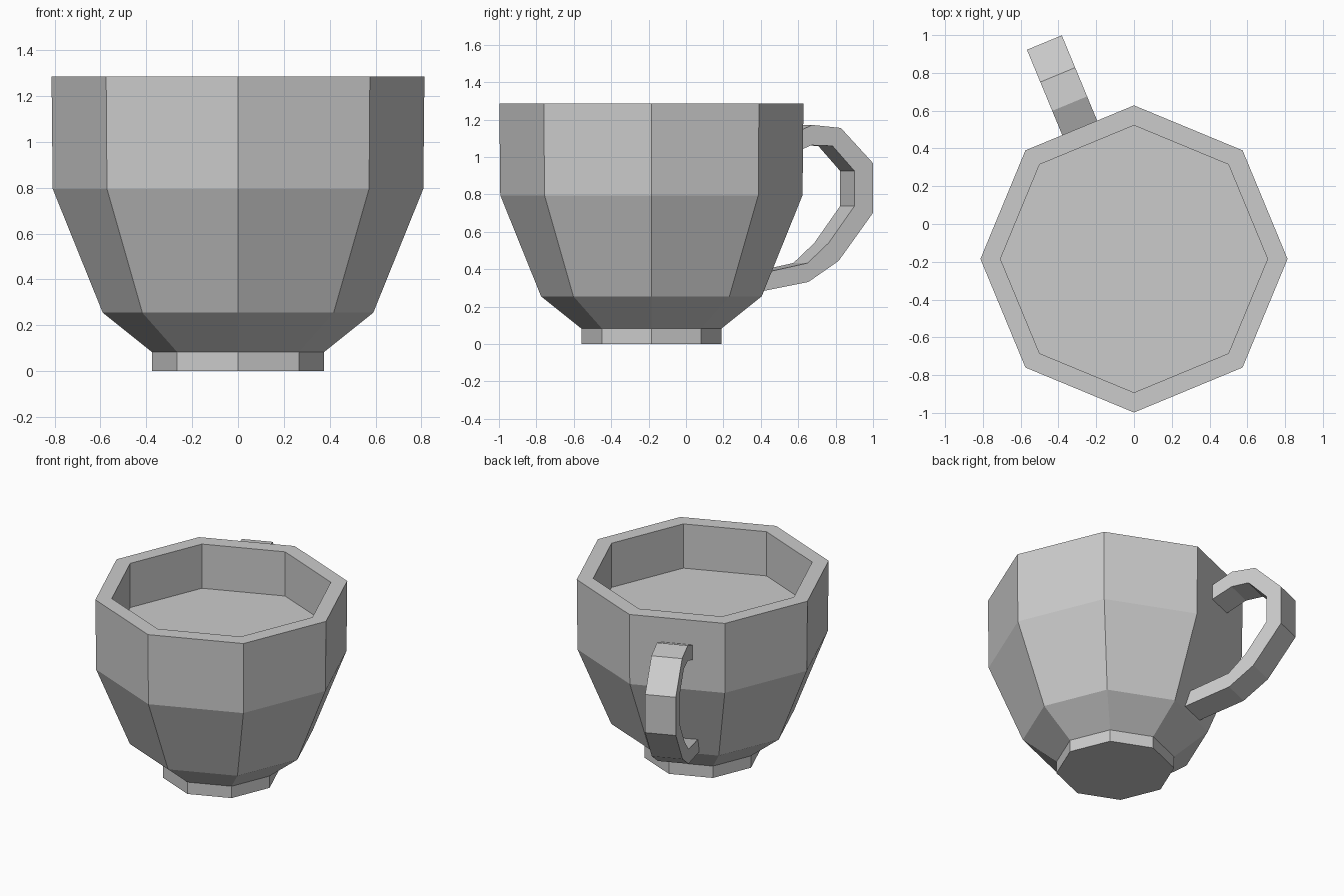
import bpy, bmesh
from math import cos, sin, pi
from mathutils import Vector

cube = bpy.data.objects.get("Cube")
if cube:
    bpy.data.objects.remove(cube, do_unlink=True)

SIDES = 8
CENTRE = Vector((0, -0.185, 0))

clay = bpy.data.materials.new("grey_clay")
clay.use_nodes = True
clay.diffuse_color = (0.6, 0.6, 0.6, 1)
clay.node_tree.nodes["Principled BSDF"].inputs["Base Color"].default_value = (0.6, 0.6, 0.6, 1)


def finish(bm, name):
    bmesh.ops.recalc_face_normals(bm, faces=bm.faces)
    mesh = bpy.data.meshes.new(name)
    bm.to_mesh(mesh)
    bm.free()
    mesh.materials.append(clay)
    obj = bpy.data.objects.new(name, mesh)
    bpy.context.collection.objects.link(obj)
    return obj


def bridge(bm, a, b):
    for i in range(len(a)):
        j = (i + 1) % len(a)
        bm.faces.new((a[i], a[j], b[j], b[i]))


# Cup: eight-sided turned profile (radius, height) from foot to inner floor
profile = [(0.375, 0), (0.375, 0.083), (0.59, 0.255), (0.808, 0.795),
           (0.813, 1.285), (0.707, 1.285), (0.707, 0.975)]
bm = bmesh.new()
rings = [[bm.verts.new((r * cos(2 * pi * k / SIDES), r * sin(2 * pi * k / SIDES), z))
          for k in range(SIDES)] for r, z in profile]
for lower, upper in zip(rings, rings[1:]):
    bridge(bm, lower, upper)
bm.faces.new(rings[0])
bm.faces.new(rings[-1])
finish(bm, "cup").location = CENTRE

# Handle: rectangular section swept along paired outer and inner paths
outer = [(0.72, 1.10), (0.89, 1.171), (1.055, 1.155), (1.24, 0.968),
         (1.24, 0.70), (1.042, 0.444), (0.868, 0.332), (0.52, 0.267)]
inner = [(0.72, 0.995), (0.885, 1.063), (1.007, 1.059), (1.134, 0.925),
         (1.134, 0.738), (0.984, 0.54), (0.863, 0.433), (0.52, 0.362)]
HALF_WIDTH = 0.1
bm = bmesh.new()
sections = []
for (do, zo), (di, zi) in zip(outer, inner):
    corners = [(do, -HALF_WIDTH, zo), (do, HALF_WIDTH, zo),
               (di, HALF_WIDTH, zi), (di, -HALF_WIDTH, zi)]
    sections.append([bm.verts.new(c) for c in corners])
for a, b in zip(sections, sections[1:]):
    bridge(bm, a, b)
bm.faces.new(sections[0])
bm.faces.new(sections[-1])
handle = finish(bm, "handle")
handle.location = CENTRE
handle.rotation_euler.z = pi * 5 / SIDES
